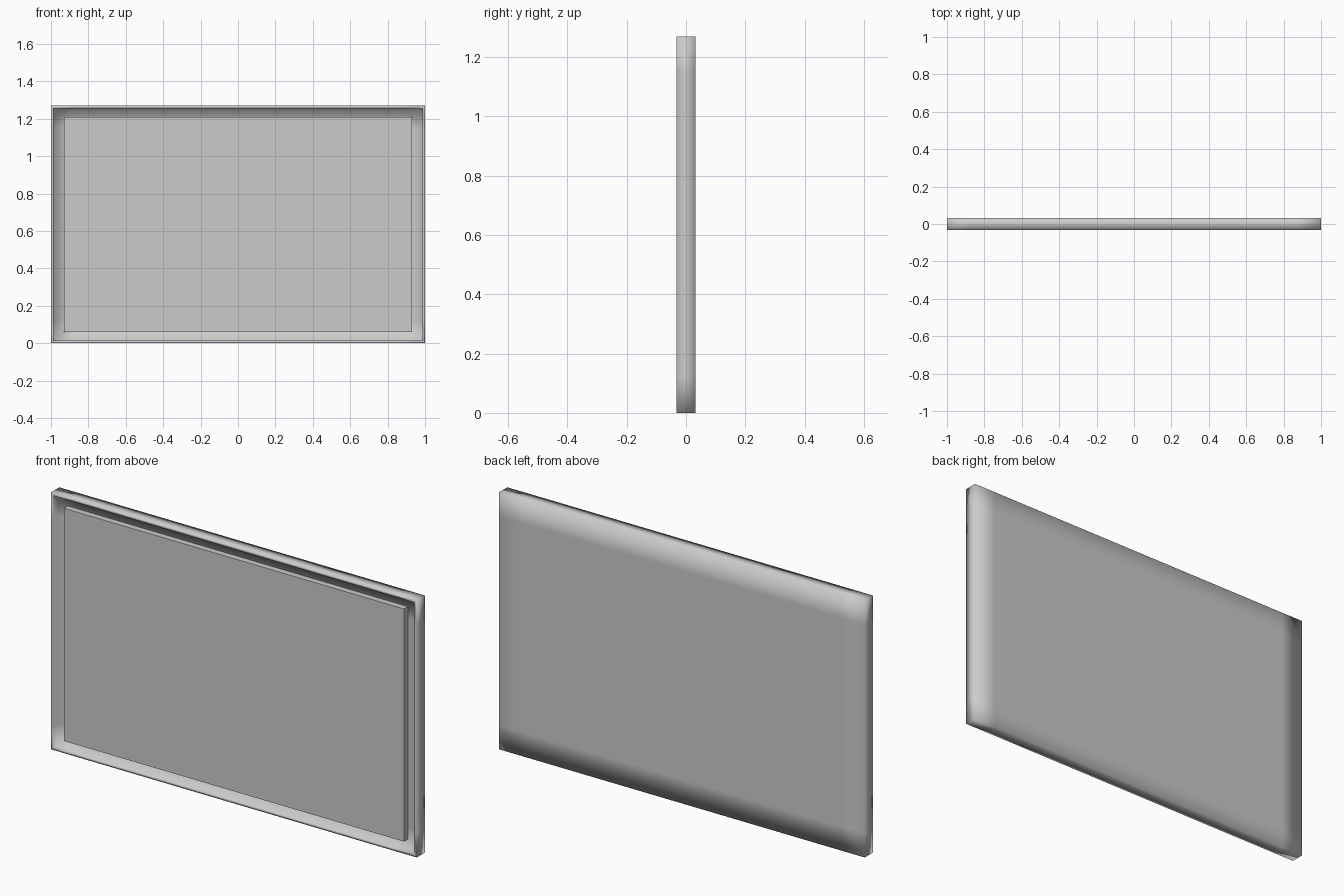
import bpy, bmesh
from mathutils import Matrix, Vector

if "Cube" in bpy.data.objects:
    bpy.data.objects.remove(bpy.data.objects["Cube"])

W, D, H = 2.0, 0.065, 1.27


def box(bm, w, h, y0, y1, zc):
    m = Matrix.Translation((0, (y0 + y1) / 2, zc)) @ Matrix.Diagonal((w, y1 - y0, h, 1))
    bmesh.ops.create_cube(bm, size=1, matrix=m)


def finish(bm, name, smooth):
    bmesh.ops.recalc_face_normals(bm, faces=bm.faces)
    for f in bm.faces:
        f.smooth = smooth
    me = bpy.data.meshes.new(name)
    bm.to_mesh(me)
    bm.free()
    ob = bpy.data.objects.new(name, me)
    bpy.context.collection.objects.link(ob)
    return ob


# shallow tray: outer shell with a thin rim around a recessed floor
bm = bmesh.new()
box(bm, W, H, -D / 2, D / 2, H / 2)
bm.normal_update()
front = min(bm.faces, key=lambda f: f.calc_center_median().y)
bmesh.ops.inset_region(bm, faces=[front], thickness=0.02)
new = bmesh.ops.extrude_face_region(bm, geom=[front])["geom"]
bmesh.ops.translate(bm, vec=(0, 0.03, 0), verts=[v for v in new if isinstance(v, bmesh.types.BMVert)])
if front.is_valid:
    bmesh.ops.delete(bm, geom=[front], context='FACES_ONLY')
# support loops that keep the soft shading close to the edges
for co, no in (((-0.88, 0, 0), (1, 0, 0)), ((0.88, 0, 0), (1, 0, 0)),
               ((0, 0, 0.12), (0, 0, 1)), ((0, 0, H - 0.12), (0, 0, 1))):
    bmesh.ops.bisect_plane(bm, geom=bm.verts[:] + bm.edges[:] + bm.faces[:],
                           plane_co=Vector(co), plane_no=Vector(no))
finish(bm, "frame_tray", True)

# raised centre panel, flush with the rim
bm = bmesh.new()
box(bm, 1.86, 1.15, -D / 2, 0.0, H / 2)
finish(bm, "centre_panel", False)
